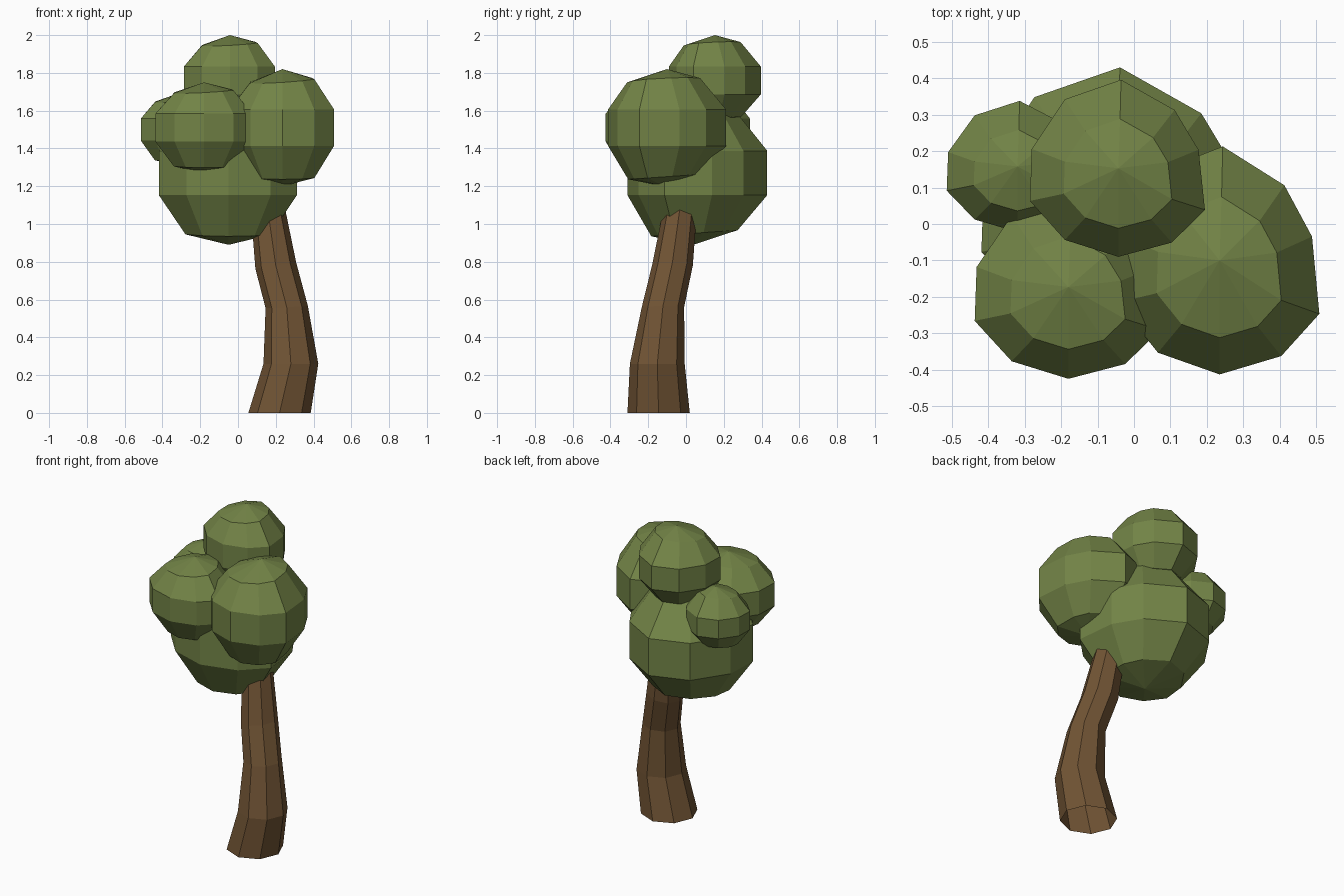
import bpy, bmesh, math

if "Cube" in bpy.data.objects:
    bpy.data.objects.remove(bpy.data.objects["Cube"])


def material(name, color):
    m = bpy.data.materials.new(name)
    m.diffuse_color = (*color, 1)
    m.use_nodes = True
    m.node_tree.nodes["Principled BSDF"].inputs["Base Color"].default_value = m.diffuse_color
    return m


leaf = material("leaf green", (0.17, 0.23, 0.062))
bark = material("bark brown", (0.165, 0.089, 0.035))


def finish(bm, name, mat):
    bmesh.ops.recalc_face_normals(bm, faces=bm.faces)
    me = bpy.data.meshes.new(name)
    bm.to_mesh(me)
    bm.free()
    me.materials.append(mat)
    bpy.context.collection.objects.link(bpy.data.objects.new(name, me))


# Shared irregular outline of every clump (y offset per vertex, clockwise from +y)
SHIFT_Y = [0, -0.15, -0.10, -0.16, -0.03, 0, 0, -0.06, -0.09, -0.03]
SHIFT_X = [0.03, 0.03, -0.07, 0, 0, 0, 0, -0.02, 0, 0]


def clump_vertex(lat, i):
    """Point of the irregular unit ball, with a widest ring radius of one."""
    a = i * math.tau / 10
    w = math.cos(math.radians(lat)) / math.cos(math.radians(18))
    x = w * math.sin(a) + SHIFT_X[i] * w
    y = w * math.cos(a) + SHIFT_Y[i] * w
    z = math.sin(math.radians(lat))
    if lat == 54:      # upper ring leans to the front left
        z += 0.06 * x + 0.06 * y
        y -= 0.06
    elif lat == -54:   # lower ring sags at the front
        z += 0.07 * y - 0.03
        y -= 0.04
    return x, y, z


# Foliage clumps: ten-sided, five-ring faceted balls (name, centre, radii)
clumps = [
    ("lower_foliage", (-0.05, 0.06, 1.27), (0.38, 0.37, 0.38)),
    ("right_foliage", (0.235, -0.10, 1.51), (0.288, 0.313, 0.31)),
    ("front_left_foliage", (-0.18, -0.173, 1.51), (0.265, 0.252, 0.24)),
    ("top_foliage", (-0.043, 0.153, 1.76), (0.25, 0.243, 0.24)),
    ("back_left_foliage", (-0.32, 0.158, 1.50), (0.20, 0.18, 0.19)),
]
for name, c, r in clumps:
    bm = bmesh.new()

    def vert(p):
        return bm.verts.new([c[k] + r[k] * p[k] for k in range(3)])

    rings = [[vert(clump_vertex(lat, i)) for i in range(10)] for lat in (-54, -18, 18, 54)]
    bottom, top = vert((0, -0.06, -1)), vert((0, 0, 1))
    for i in range(10):
        j = (i + 1) % 10
        bm.faces.new((bottom, rings[0][j], rings[0][i]))
        bm.faces.new((top, rings[3][i], rings[3][j]))
        for lo, hi in zip(rings, rings[1:]):
            bm.faces.new((lo[i], lo[j], hi[j], hi[i]))
    finish(bm, name, leaf)

# Trunk: bent, tapering eight-sided open tube; x, y, z, radius, tilt along x
path = [
    (0.22, -0.145, 0.00, 0.165, 0.0),
    (0.28, -0.152, 0.26, 0.145, 0.0),
    (0.258, -0.122, 0.56, 0.112, 0.05),
    (0.20, -0.072, 0.78, 0.108, 0.15),
    (0.16, -0.033, 1.06, 0.09, 0.2),
]
bm = bmesh.new()
rings = []
for x, y, z, r, tilt in path:
    rings.append([bm.verts.new((x + r * math.cos(a), y + r * math.sin(a), z + tilt * r * math.cos(a)))
                  for a in (i * math.tau / 8 for i in range(8))])
for lo, hi in zip(rings, rings[1:]):
    for i in range(8):
        j = (i + 1) % 8
        bm.faces.new((lo[i], lo[j], hi[j], hi[i]))
finish(bm, "trunk", bark)
